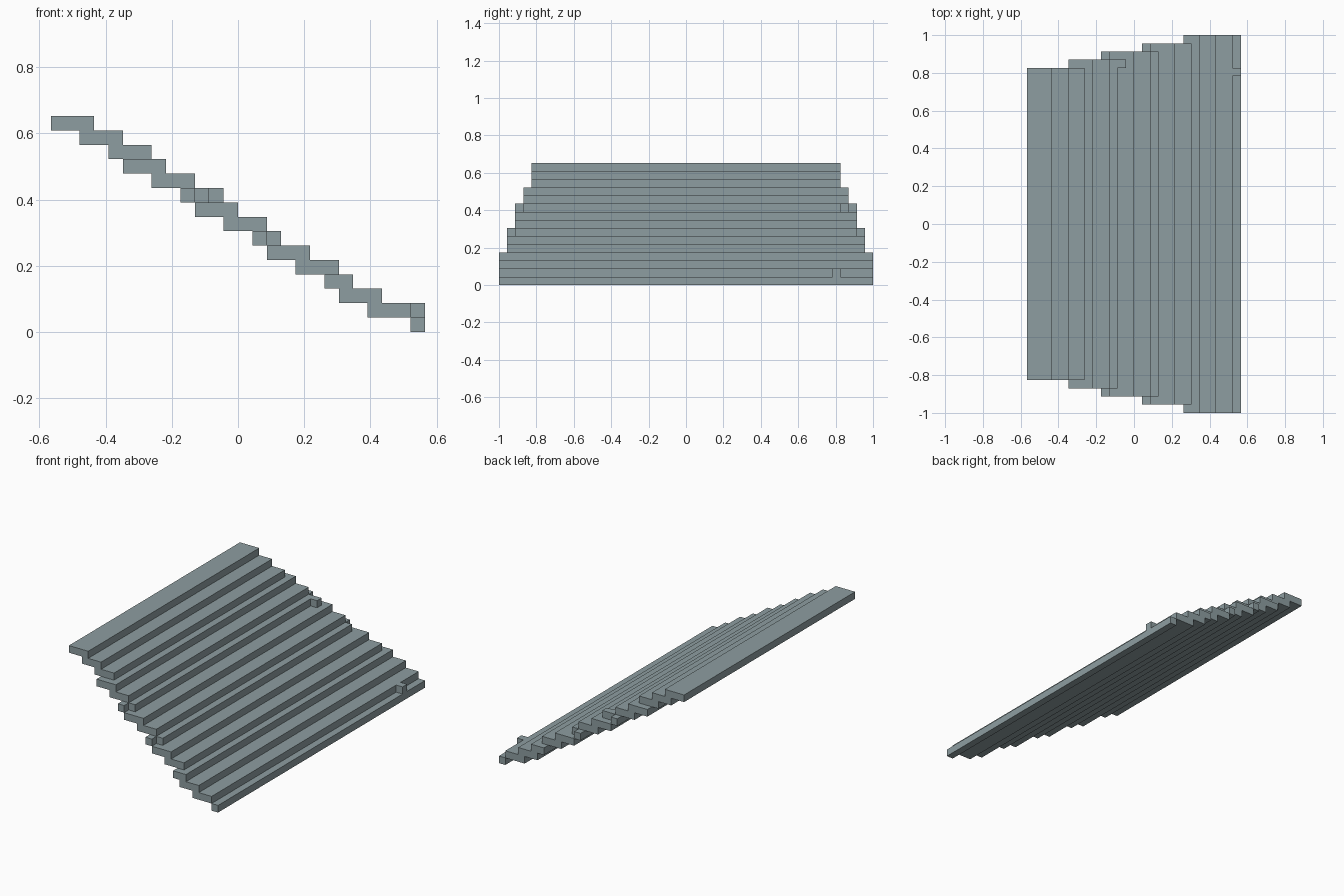
import bpy, bmesh

if "Cube" in bpy.data.objects:
    bpy.data.objects.remove(bpy.data.objects["Cube"])

U = 2 / 46            # one block
X0 = -13 * U          # left end of the slope

mat = bpy.data.materials.new("grey teal")
mat.diffuse_color = (0.27, 0.34, 0.355, 1)
mat.use_nodes = True
mat.node_tree.nodes["Principled BSDF"].inputs["Base Color"].default_value = mat.diffuse_color


def slab(name, layer, outline):
    """Extrude an outline (in block units) one layer thick."""
    bm = bmesh.new()
    face = bm.faces.new([bm.verts.new((X0 + x * U, y * U, layer * U)) for x, y in outline])
    top = bmesh.ops.extrude_face_region(bm, geom=[face])["geom"]
    bmesh.ops.translate(bm, vec=(0, 0, U),
                        verts=[v for v in top if isinstance(v, bmesh.types.BMVert)])
    bmesh.ops.recalc_face_normals(bm, faces=bm.faces)
    mesh = bpy.data.meshes.new(name)
    bm.to_mesh(mesh)
    bm.free()
    mesh.materials.append(mat)
    bpy.context.collection.objects.link(bpy.data.objects.new(name, mesh))


def tread(layer, steps):
    """Symmetric tread; steps are (x start, x end, half width) runs."""
    side = [p for a, b, w in steps for p in ((a, w), (b, w))]
    slab(f"tread_{layer:02d}", layer, side + [(x, -y) for x, y in reversed(side)])


# Treads from the bottom up, widening towards the foot
treads = [
    [(25, 26, 23)],
    [(22, 25, 23)],
    [(20, 23, 23)],
    [(19, 21, 23)],
    [(17, 20, 22)],
    [(15, 18, 22)],
    [(14, 15, 22), (15, 16, 21)],
    [(12, 15, 21)],
    [(10, 13, 21)],
    [(9, 10, 21), (10, 11, 20)],
    [(7, 10, 20)],
    [(5, 8, 20)],
    [(4, 7, 19)],
    [(2, 5, 19)],
    [(0, 3, 19)],
]
for layer, steps in enumerate(treads):
    tread(layer, steps)

# Two single blocks sitting on the treads
for name, layer, x, y in (("lower_block", 1, 25, 18), ("upper_block", 9, 11, 19)):
    slab(name, layer, [(x, y), (x + 1, y), (x + 1, y + 1), (x, y + 1)])
